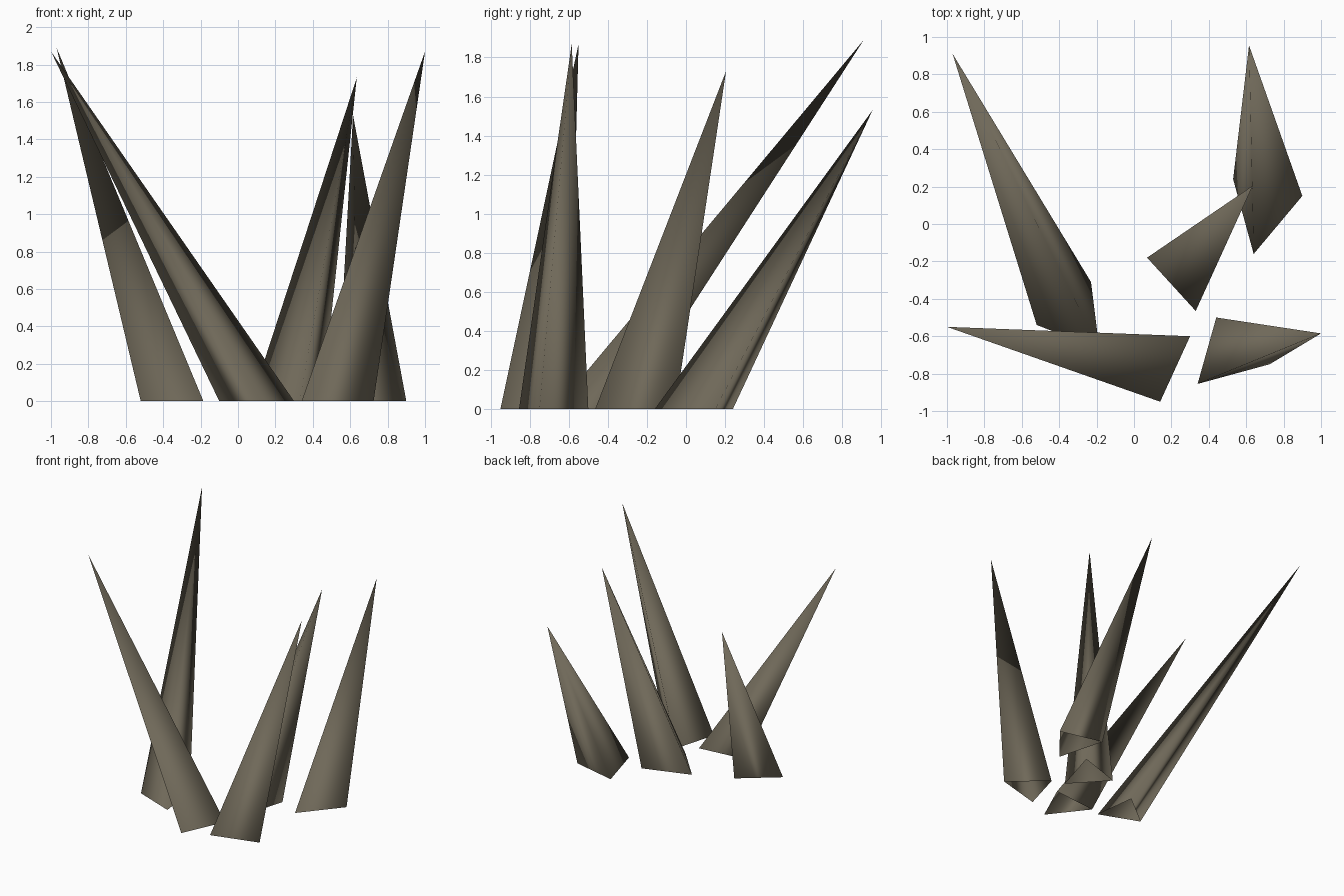
import bpy
import bmesh

default_cube = bpy.data.objects.get("Cube")
if default_cube:
    bpy.data.objects.remove(default_cube, do_unlink=True)


def make_material(name, colour):
    material = bpy.data.materials.new(name)
    material.use_nodes = True
    material.diffuse_color = colour
    shader = next(n for n in material.node_tree.nodes if n.type == 'BSDF_PRINCIPLED')
    shader.inputs["Base Color"].default_value = colour
    shader.inputs["Roughness"].default_value = 0.9
    return material


def make_spike(name, corners, tip, material):
    """Leaning three-sided spike, open at the ground, smooth shaded."""
    bm = bmesh.new()
    ring = [bm.verts.new((x, y, 0)) for x, y in corners]
    apex = bm.verts.new(tip)
    for i, corner in enumerate(ring):
        face = bm.faces.new((corner, ring[(i + 1) % len(ring)], apex))
        face.smooth = True
    bm.normal_update()
    mesh = bpy.data.meshes.new(name)
    bm.to_mesh(mesh)
    bm.free()
    mesh.materials.append(material)
    spike = bpy.data.objects.new(name, mesh)
    bpy.context.collection.objects.link(spike)
    return spike


stone = make_material("brown_grey", (0.16, 0.14, 0.10, 1))

# Ground corners run counter-clockwise from above, followed by the tip
spikes = {
    "back_right_spike": (((-0.52, -0.54), (-0.185, -0.67), (-0.23, -0.31)), (-0.97, 0.91, 1.89)),
    "front_right_spike": (((-0.10, -0.64), (0.14, -0.95), (0.30, -0.60)), (-1.0, -0.55, 1.87)),
    "front_left_spike": (((0.34, -0.855), (0.725, -0.75), (0.44, -0.50)), (1.0, -0.585, 1.87)),
    "middle_spike": (((0.07, -0.18), (0.33, -0.465), (0.45, -0.055)), (0.635, 0.205, 1.73)),
    "back_left_spike": (((0.53, 0.24), (0.64, -0.16), (0.90, 0.15)), (0.615, 0.955, 1.53)),
}
for name, (corners, tip) in spikes.items():
    make_spike(name, corners, tip, stone)
